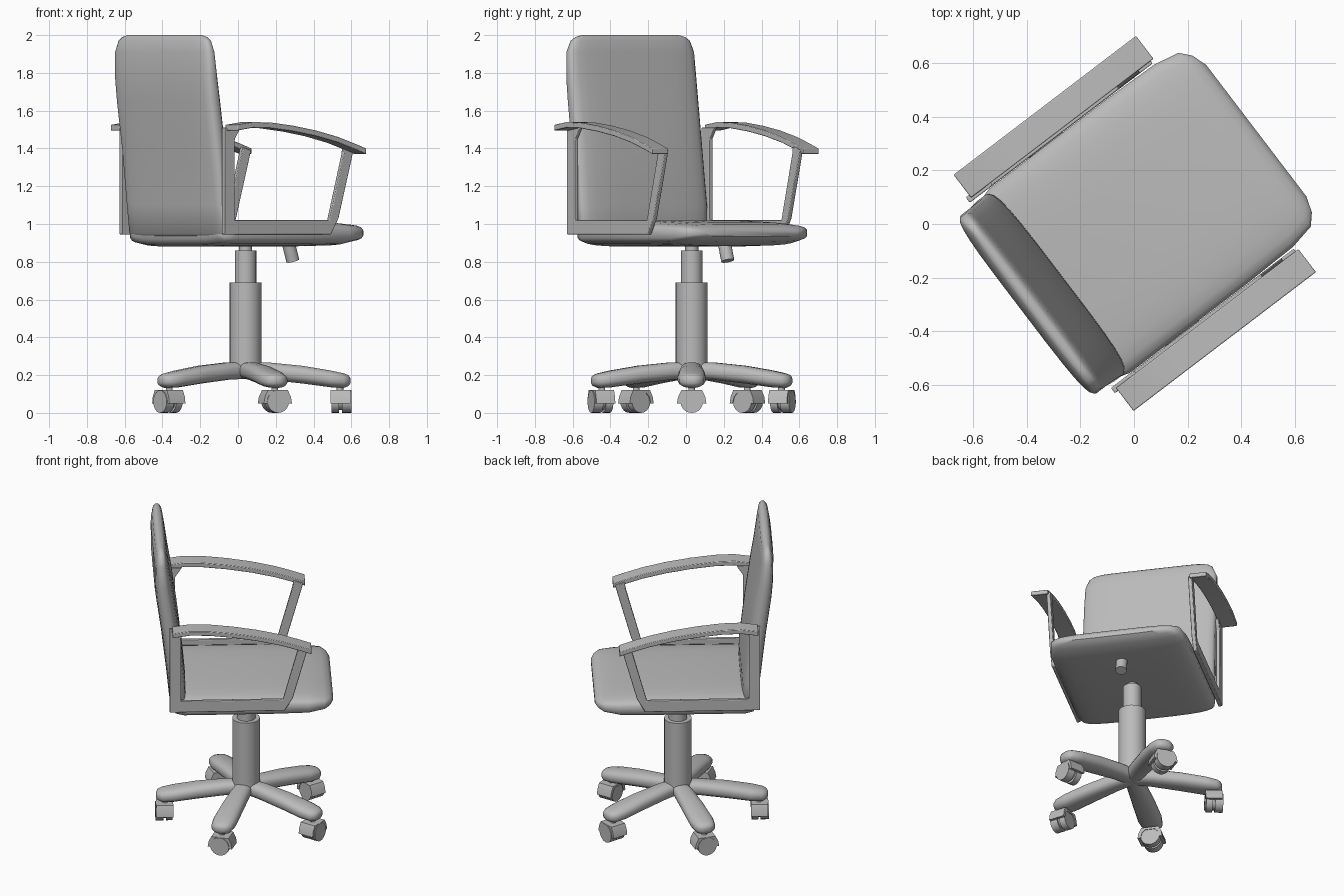
import bpy, bmesh
from math import cos, sin, radians, pi, tau, copysign
from mathutils import Matrix, Vector

if "Cube" in bpy.data.objects:
    bpy.data.objects.remove(bpy.data.objects["Cube"])

grey = bpy.data.materials.new("plain grey")
grey.use_nodes = True
grey.diffuse_color = (0.5, 0.5, 0.5, 1)
grey.node_tree.nodes["Principled BSDF"].inputs["Base Color"].default_value = (0.5, 0.5, 0.5, 1)

CHAIR = Matrix.Rotation(radians(37.3), 4, "Z")   # seat is swivelled on its base
BASE = Matrix.Translation((0.04, 0.03, 0))


def finish(name, bm, matrix, angle=40, bevel=0):
    bmesh.ops.recalc_face_normals(bm, faces=bm.faces)
    mesh = bpy.data.meshes.new(name)
    bm.to_mesh(mesh)
    bm.free()
    mesh.materials.append(grey)
    obj = bpy.data.objects.new(name, mesh)
    obj.matrix_world = matrix
    bpy.context.collection.objects.link(obj)
    bpy.ops.object.select_all(action="DESELECT")
    obj.select_set(True)
    bpy.context.view_layer.objects.active = obj
    bpy.ops.object.shade_smooth_by_angle(angle=radians(angle))
    if bevel:
        mod = obj.modifiers.new("soft edges", "BEVEL")
        mod.width, mod.segments = bevel, 2
    return obj


def loft(name, stations, matrix, power=3, count=24, upright=False):
    """Rounded sections: (position, half width, low side, high side)."""
    bm = bmesh.new()
    rings = []
    for pos, half, low, high in stations:
        ring = []
        for i in range(count):
            a = tau * (i + 0.5) / count
            c, s = (copysign(abs(f) ** (2 / power), f) for f in (cos(a), sin(a)))
            side, depth = half * c, (low + high) / 2 + (high - low) / 2 * s
            ring.append(bm.verts.new((depth, side, pos) if upright else (pos, side, depth)))
        rings.append(ring)
    for r0, r1 in zip(rings, rings[1:]):
        for i in range(count):
            j = (i + 1) % count
            bm.faces.new((r0[i], r0[j], r1[j], r1[i]))
    bm.faces.new(rings[0])
    bm.faces.new(rings[-1])
    return finish(name, bm, matrix, 50)


def extrude(name, points, axis, start, end, matrix, bevel=0):
    """Side outline (across, z) pushed along x or y."""
    bm = bmesh.new()
    place = (lambda p, d: (d, p[0], p[1])) if axis == "x" else (lambda p, d: (p[0], d, p[1]))
    face = bm.faces.new([bm.verts.new(place(p, start)) for p in points])
    moved = bmesh.ops.extrude_face_region(bm, geom=[face])["geom"]
    verts = [v for v in moved if isinstance(v, bmesh.types.BMVert)]
    bmesh.ops.translate(bm, verts=verts, vec=place((0, 0), end - start))
    return finish(name, bm, matrix, 30, bevel)


def cylinder(name, radius, start, end, matrix, sides=24):
    start, end = Vector(start), Vector(end)
    axis = end - start
    turn = axis.to_track_quat("Z", "Y").to_matrix().to_4x4()
    bm = bmesh.new()
    bmesh.ops.create_cone(bm, cap_ends=True, segments=sides, radius1=radius, radius2=radius,
                          depth=axis.length, matrix=Matrix.Translation((start + end) / 2) @ turn)
    return finish(name, bm, matrix)


# Seat cushion and backrest
loft("seat", [(-0.42, 0.38, 0.92, 0.98), (-0.40, 0.42, 0.89, 1.01), (-0.35, 0.435, 0.88, 1.02),
              (0.2, 0.435, 0.88, 1.02), (0.42, 0.43, 0.885, 1.01), (0.52, 0.41, 0.905, 1.0),
              (0.555, 0.37, 0.92, 0.985), (0.575, 0.31, 0.935, 0.965)], CHAIR, 4)
loft("backrest", [(0.92, 0.38, -0.40, -0.34), (0.95, 0.42, -0.435, -0.33), (1.1, 0.425, -0.45, -0.335),
                  (1.4, 0.42, -0.485, -0.37), (1.65, 0.42, -0.52, -0.405), (1.77, 0.42, -0.53, -0.425),
                  (1.91, 0.415, -0.53, -0.445), (1.97, 0.39, -0.52, -0.455),
                  (1.99, 0.36, -0.51, -0.465), (2.0, 0.32, -0.5, -0.475)], CHAIR, 4, upright=True)

# Armrests: open side frame with an arched pad
frame = [(-0.44, 1.51), (-0.44, 0.945), (0.27, 0.945), (0.32, 1.03), (0.42, 1.39),
         (0.36, 1.41), (0.355, 1.37), (0.26, 1.02), (-0.37, 1.02), (-0.37, 1.45), (-0.33, 1.51)]
pad_top = [(-0.425, 1.525), (-0.32, 1.54), (-0.2, 1.537), (-0.05, 1.52),
           (0.1, 1.495), (0.25, 1.46), (0.36, 1.425), (0.432, 1.4)]
pad = pad_top + [(u, z - 0.03) for u, z in reversed(pad_top)]
for label, side in (("left", 1), ("right", -1)):
    extrude(label + "_arm_frame", frame, "y", side * 0.435, side * 0.46, CHAIR, 0.004)
    extrude(label + "_arm_pad", pad, "y", side * 0.447, side * 0.555, CHAIR, 0.004)

# Tilt knob under the seat
cylinder("tilt_knob", 0.035, (0.335, 0, 0.9), (0.365, 0, 0.805), CHAIR, 16)

# Gas lift column
for name, radius, low, high in (("column_sleeve", 0.085, 0.22, 0.69), ("column_piston", 0.057, 0.6, 0.86),
                                ("column_neck", 0.035, 0.85, 0.9)):
    cylinder(name, radius, (0, 0, low), (0, 0, high), BASE)

# Five-legged base with twin-wheel casters
hood = [(-0.078, 0.05), (-0.072, 0.085), (-0.055, 0.12), (0.055, 0.12), (0.072, 0.085), (0.078, 0.05),
        (0.06, 0.05), (0.05, 0.085), (0.03, 0.105), (-0.03, 0.105), (-0.05, 0.085), (-0.06, 0.05)]
for n in range(5):
    spoke = BASE @ Matrix.Rotation(tau * n / 5, 4, "Z")
    loft(f"leg_{n + 1}", [(0, 0.05, 0.18, 0.27), (0.12, 0.06, 0.175, 0.268), (0.3, 0.07, 0.155, 0.25),
                          (0.45, 0.075, 0.135, 0.225), (0.52, 0.065, 0.132, 0.21),
                          (0.545, 0.045, 0.142, 0.2), (0.555, 0.02, 0.155, 0.185)], spoke, 2.5, 16)
    cylinder(f"caster_stem_{n + 1}", 0.018, (0.5, 0, 0.1), (0.5, 0, 0.16), spoke, 12)
    extrude(f"caster_hood_{n + 1}", hood, "x", 0.45, 0.555, spoke)
    cylinder(f"caster_axle_{n + 1}", 0.05, (0.49, 0, 0.065), (0.515, 0, 0.065), spoke, 16)
    for label, inner, outer in (("inner", 0.455, 0.495), ("outer", 0.51, 0.56)):
        cylinder(f"caster_{label}_wheel_{n + 1}", 0.06, (inner, 0, 0.06), (outer, 0, 0.06), spoke, 20)
